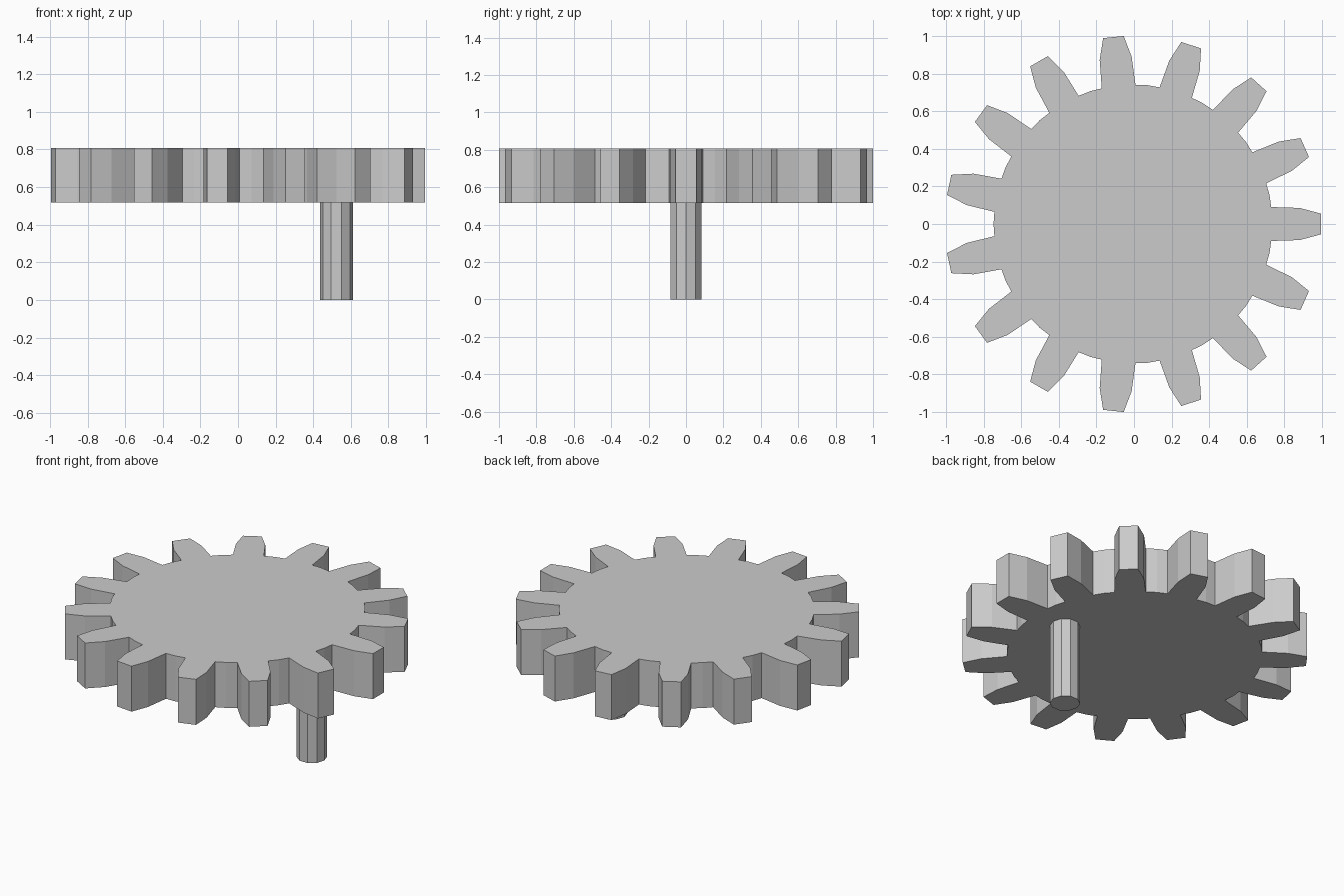
import bpy, bmesh
from math import radians, sin, cos, pi

if "Cube" in bpy.data.objects:
    bpy.data.objects.remove(bpy.data.objects["Cube"])


def prism(name, outline, z0, z1):
    """Extrude a closed counter-clockwise outline from z0 to z1."""
    bm = bmesh.new()
    face = bm.faces.new([bm.verts.new((x, y, z0)) for x, y in outline])
    ext = bmesh.ops.extrude_face_region(bm, geom=[face], use_keep_orig=True)
    top = [v for v in ext["geom"] if isinstance(v, bmesh.types.BMVert)]
    bmesh.ops.translate(bm, verts=top, vec=(0, 0, z1 - z0))
    bmesh.ops.recalc_face_normals(bm, faces=bm.faces)
    mesh = bpy.data.meshes.new(name)
    bm.to_mesh(mesh)
    bm.free()
    obj = bpy.data.objects.new(name, mesh)
    bpy.context.collection.objects.link(obj)
    return obj


# Gear wheel: one tooth as (radius, angle) pairs, repeated round the centre
TEETH, CENTRE_X = 15, -0.005
STEP = 360 / TEETH
half = [(0.74, 7.0), (0.89, 5.5), (1.001, 3.15)]
tooth = [(r, -a) for r, a in half] + half[::-1] + [(0.742, STEP / 2)]
gear = [(CENTRE_X + r * cos(radians(a + i * STEP)), r * sin(radians(a + i * STEP)))
        for i in range(TEETH) for r, a in tooth]
prism("gear_wheel", gear, 0.517, 0.808)

# Off-centre ten-sided pin under the wheel
pin = [(0.523 + 0.088 * cos(i * pi / 5), 0.088 * sin(i * pi / 5)) for i in range(10)]
prism("crank_pin", pin, 0.0, 0.517)
